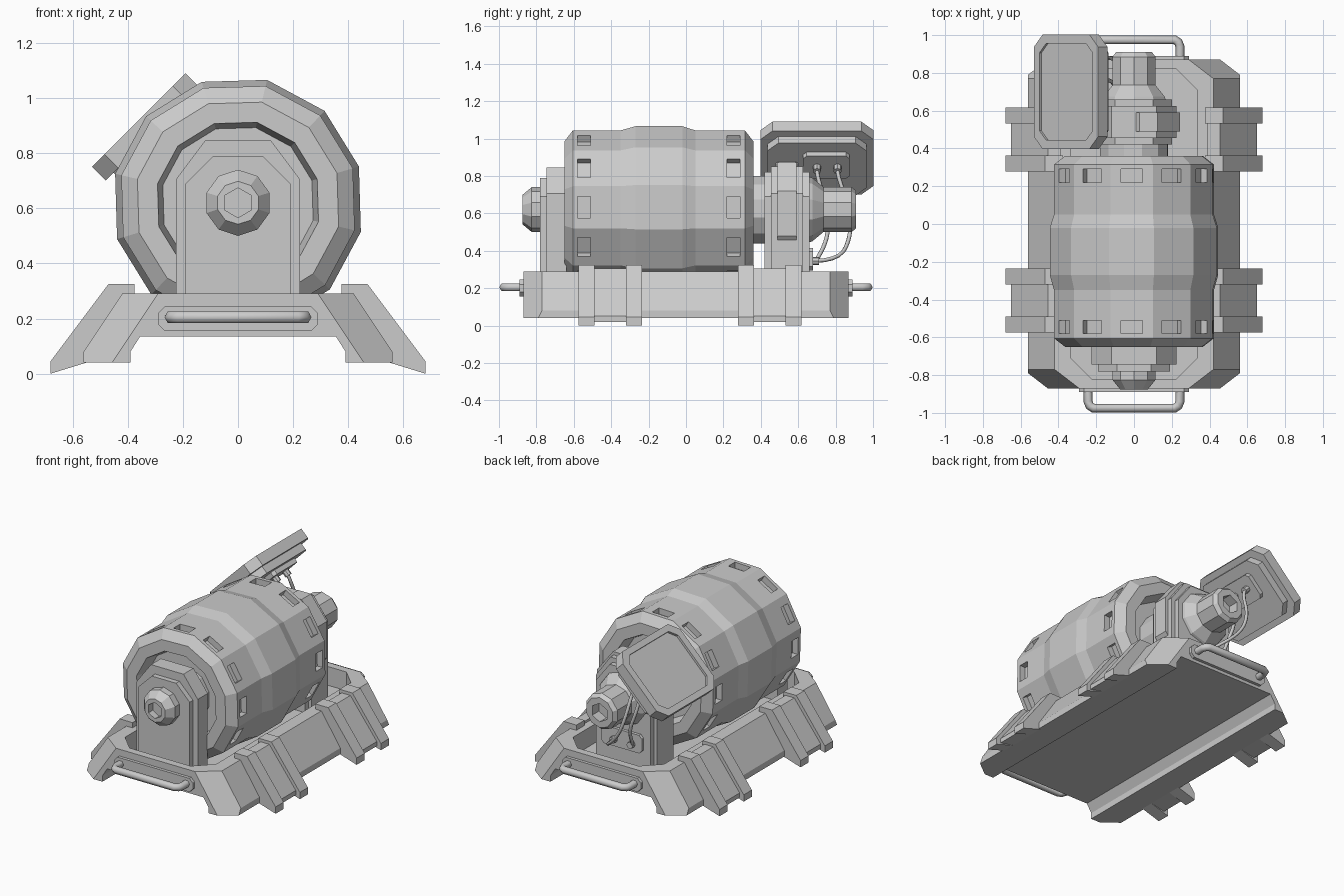
import bpy, bmesh, math
from mathutils import Matrix, Vector

if "Cube" in bpy.data.objects:
    bpy.data.objects.remove(bpy.data.objects["Cube"])

AXIS_Z = 0.62
TO_Y = Matrix(((1, 0, 0, 0), (0, 0, 1, 0), (0, 1, 0, 0), (0, 0, 0, 1)))  # profile x,z swept along y


def finish(name, bm):
    bmesh.ops.recalc_face_normals(bm, faces=bm.faces)
    me = bpy.data.meshes.new(name)
    bm.to_mesh(me)
    bm.free()
    ob = bpy.data.objects.new(name, me)
    bpy.context.collection.objects.link(ob)
    return ob


def prism(name, pts, d0, d1, M=TO_Y):
    bm = bmesh.new()
    a = [bm.verts.new(M @ Vector((p[0], p[1], d0))) for p in pts]
    b = [bm.verts.new(M @ Vector((p[0], p[1], d1))) for p in pts]
    bm.faces.new(a)
    bm.faces.new(b)
    for i in range(len(pts)):
        j = (i + 1) % len(pts)
        bm.faces.new((a[i], a[j], b[j], b[i]))
    return finish(name, bm)


def lathe(name, prof, sides, rot=0.0):
    # prof: (y, radius) around the main axle
    bm = bmesh.new()
    rings = []
    for y, r in prof:
        rings.append([bm.verts.new((r * math.cos(rot + i * math.tau / sides), y,
                                    AXIS_Z + r * math.sin(rot + i * math.tau / sides)))
                      for i in range(sides)])
    for a, b in zip(rings, rings[1:]):
        for i in range(sides):
            j = (i + 1) % sides
            bm.faces.new((a[i], a[j], b[j], b[i]))
    bm.faces.new(rings[0])
    bm.faces.new(rings[-1])
    return finish(name, bm)


def cut(ob, cutter):
    m = ob.modifiers.new("cut", 'BOOLEAN')
    m.operation, m.solver, m.object = 'DIFFERENCE', 'EXACT', cutter
    dg = bpy.context.evaluated_depsgraph_get()
    ob_mesh = bpy.data.meshes.new_from_object(ob.evaluated_get(dg))
    ob.modifiers.clear()
    ob.data = ob_mesh
    bpy.data.objects.remove(cutter)


def octo(w, h, c, cx=0, cy=0):
    q = [(w, h - c), (w - c, h), (c - w, h), (-w, h - c), (-w, c - h), (c - w, -h), (w - c, -h), (w, c - h)]
    return [(x + cx, y + cy) for x, y in q]


def arch(w, top, cx, cz, bottom=0.15):
    return [(w, bottom), (w, cz), (cx, top), (-cx, top), (-w, cz), (-w, bottom)]


def tube(name, pts, r, smooth_path=False, res=1):
    cu = bpy.data.curves.new(name, 'CURVE')
    cu.dimensions, cu.bevel_depth, cu.bevel_resolution = '3D', r, res
    cu.use_fill_caps = True
    sp = cu.splines.new('NURBS' if smooth_path else 'POLY')
    sp.points.add(len(pts) - 1)
    for p, co in zip(sp.points, pts):
        p.co = (*co, 1)
    if smooth_path:
        sp.use_endpoint_u, sp.order_u, sp.resolution_u = True, 3, 4
    tmp = bpy.data.objects.new(name + "_path", cu)
    bpy.context.collection.objects.link(tmp)
    dg = bpy.context.evaluated_depsgraph_get()
    me = bpy.data.meshes.new_from_object(tmp.evaluated_get(dg))
    bpy.data.objects.remove(tmp)
    ob = bpy.data.objects.new(name, me)
    bpy.context.collection.objects.link(ob)
    return ob


# base: arched section, sloped sides, clipped corners, sunken tray
half = [(.355, .135), (.39, .08), (.39, .04), (.56, .04), (.56, .08), (.42, .29)]
base = prism("base", half + [(-x, z) for x, z in reversed(half)], -.87, .87)
bm = bmesh.new()
bm.from_mesh(base.data)
for sx in (1, -1):
    for sy in (1, -1):
        bmesh.ops.bisect_plane(bm, geom=bm.verts[:] + bm.edges[:] + bm.faces[:], clear_outer=True,
                               plane_co=(sx * .56, sy * .77, .08), plane_no=(sx * .021, sy * .0273, .014))
        bmesh.ops.holes_fill(bm, edges=bm.edges[:], sides=0)
bmesh.ops.recalc_face_normals(bm, faces=bm.faces)
bm.to_mesh(base.data)
bm.free()
cut(base, prism("tray_cutter", octo(.335, .82, .11), .165, .4, Matrix()))

# feet: two ridges with a lower band between
ridge = [(.68, 0), (.68, .045), (.47, .325), (.375, .325), (.375, .27), (.42, .27), (.55, .08), (.55, .04)]
band = [(.65, .02), (.65, .05), (.455, .305), (.39, .305), (.39, .27), (.42, .27), (.55, .08), (.55, .04)]
for sx, side in ((1, "right"), (-1, "left")):
    for y, end in ((-.405, "front"), (.448, "back")):
        for k, (prof, a, b) in enumerate(((ridge, -.17, -.085), (band, -.085, .085), (ridge, .085, .17))):
            prism(f"foot_{end}_{side}_{k}", [(sx * x, z) for x, z in prof], y + a, y + b)

# drum with recessed ends and window pockets
ROT = math.radians(16.7)
drum = lathe("drum", [(-.56, .05), (-.56, .28), (-.65, .30), (-.65, .375), (-.605, .435), (-.35, .435),
                      (-.27, .458), (-.02, .458), (.05, .435), (.315, .435), (.36, .375), (.36, .30),
                      (.27, .28), (.27, .05)], 12, ROT)
bm = bmesh.new()
for i in range(12):
    for y in (-.545, .255):
        M = (Matrix.Translation((0, y, AXIS_Z)) @ Matrix.Rotation(-ROT - math.radians(15 + 30 * i), 4, 'Y')
             @ Matrix.Translation((.44, 0, 0)) @ Matrix.Diagonal((.12, .07, .115, 1)))
        bmesh.ops.create_cube(bm, size=1, matrix=M)
cut(drum, finish("window_cutter", bm))

# front support, axle and hub
prism("front_support", arch(.225, .845, .12, .705), -.745, -.64)
prism("front_support_plate", arch(.19, .79, .09, .69), -.78, -.745)
lathe("axle", [(-.66, .185), (.44, .185)], 12, ROT)
front_hub = lathe("front_hub", [(-.77, .12), (-.825, .12), (-.875, .078)], 10, math.radians(18))
cut(front_hub, lathe("hex_cutter", [(-.95, .054), (-.83, .054)], 6, math.radians(30)))

# back support, strap and hub
prism("back_support", arch(.2, .82, .1, .69), .42, .66)
prism("back_support_rib", arch(.225, .85, .12, .705), .455, .625)
prism("support_strap", [(0, .84), (.03, .872), (.125, .872), (.243, .72), (.243, .48), (.22, .45), (.2, .45),
                        (.2, .69), (.1, .82)], .49, .59)
back_hub = lathe("back_hub", [(.63, .185), (.675, .17), (.735, .12), (.885, .12), (.91, .1)], 10, math.radians(18))
cut(back_hub, lathe("hex_cutter", [(.84, .062), (1, .062)], 6, math.radians(30)))

# handles and their mounting plates
for s, end in ((-1, "front"), (1, "back")):
    prism(end + "_handle_plate", octo(.29, .045, .025, 0, .2), s * .86, s * .89)
    side = [(.243, .87), (.243, .94), (.234, .963), (.215, .975)]
    path = side + [(-x, y) for x, y in reversed(side)]
    tube(end + "_handle", [(x, s * y, .205) for x, y in path], .024)

# tilted display on the left, built in its own frame
r = math.sqrt(.5)
D = Matrix(((r, 0, -r, -.36), (0, 1, 0, .7), (r, 0, r, .92), (0, 0, 0, 1)))
screen = prism("display", octo(.24, .303, .065), -.07, 0, D)
cut(screen, prism("screen_cutter", octo(.2, .255, .05), -.015, .1, D))
prism("display_back", octo(.2, .265, .06), -.12, -.07, D)
prism("display_socket_box", octo(.085, .125, .02, .045, .05), -.15, -.12, D)
prism("display_arm", octo(.06, .06, .015, 0, -.16), -.34, -.11, D)

# cables from display to the socket panel on the back support
prism("socket_panel", octo(.15, .06, .02, 0, .355), .65, .68)
for k, (yt, xb, bulge) in enumerate(((.70, -.08, .76), (.81, .05, .88))):
    n = 8
    ring = [(.022 * math.cos(i * math.tau / n), .022 * math.sin(i * math.tau / n)) for i in range(n)]
    prism(f"display_plug_{k}", [(x + .05, y + yt - .7) for x, y in ring], -.185, -.15, D)
    prism(f"panel_plug_{k}", [(x + xb, y + .345) for x, y in ring], .68, .71)
    start = D @ Vector((.05, yt - .7, -.17))
    tube(f"cable_{k}", [start, D @ Vector((.04, yt - .7, -.21)), (-.17, bulge, .62), (-.11, bulge, .47),
                        (xb - .02, bulge - .06, .35), (xb, .69, .345)], .011, True)
